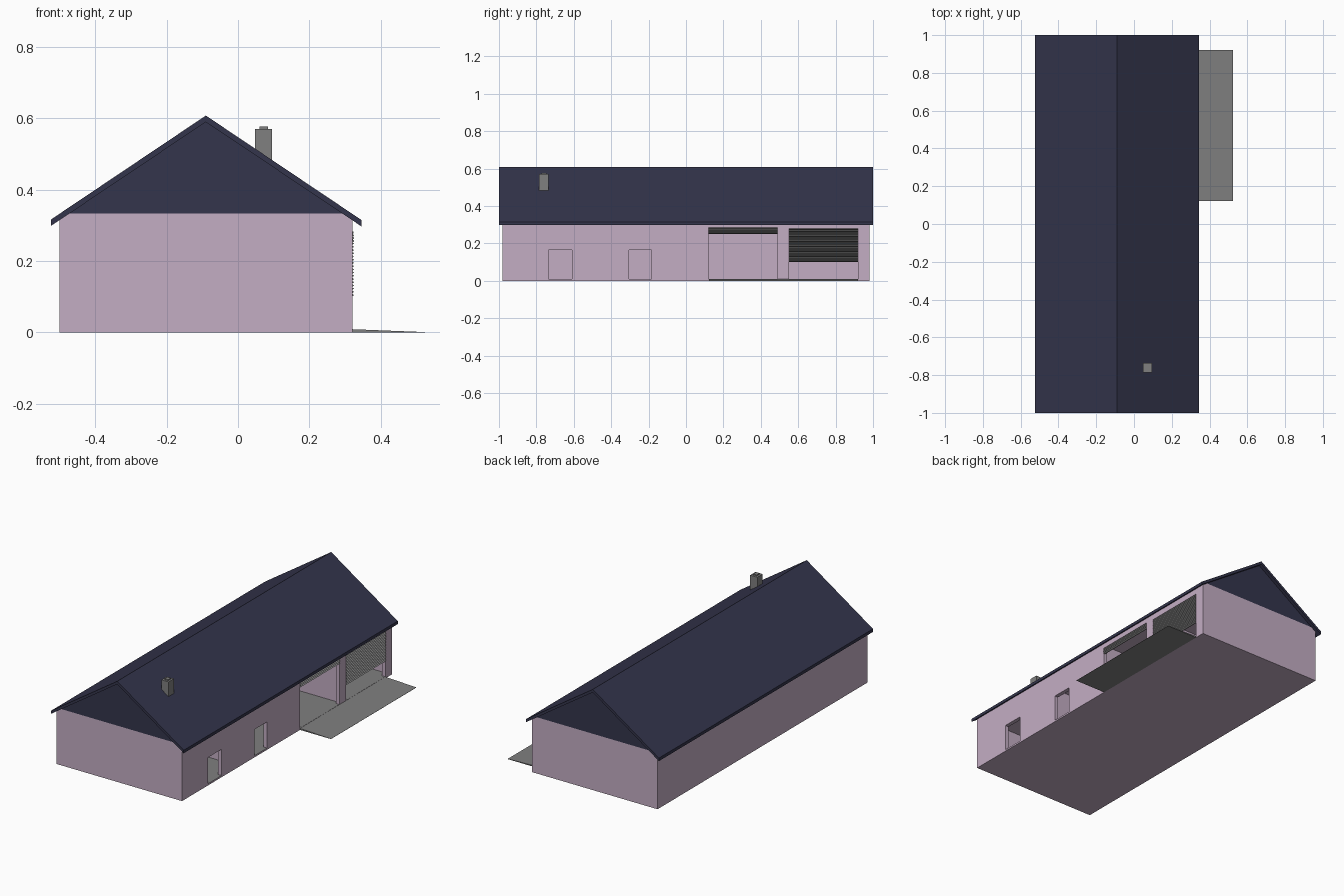
import bpy, bmesh

if "Cube" in bpy.data.objects:
    bpy.data.objects.remove(bpy.data.objects["Cube"])

def material(name, rgb):
    m = bpy.data.materials.new(name)
    m.diffuse_color = (*rgb, 1)
    m.use_nodes = True
    m.node_tree.nodes["Principled BSDF"].inputs["Base Color"].default_value = m.diffuse_color
    return m

PINK = material("pink_wall", (0.55, 0.42, 0.55))
NAVY = material("navy_roof", (0.034, 0.035, 0.072))
GREY = material("mid_grey", (0.215, 0.215, 0.215))

def extrude_y(name, pts, y0, y1, mat):
    """Prism from an (x, z) outline, running from y0 to y1."""
    bm = bmesh.new()
    a = [bm.verts.new((x, y0, z)) for x, z in pts]
    b = [bm.verts.new((x, y1, z)) for x, z in pts]
    n = len(pts)
    bm.faces.new(a)
    bm.faces.new(b[::-1])
    for i in range(n):
        j = (i + 1) % n
        bm.faces.new((a[i], b[i], b[j], a[j]))
    bmesh.ops.recalc_face_normals(bm, faces=bm.faces)
    me = bpy.data.meshes.new(name)
    bm.to_mesh(me)
    bm.free()
    me.materials.append(mat)
    ob = bpy.data.objects.new(name, me)
    bpy.context.collection.objects.link(ob)
    return ob

def box(name, x0, x1, y0, y1, z0, z1, mat):
    return extrude_y(name, [(x0, z0), (x1, z0), (x1, z1), (x0, z1)], y0, y1, mat)

RIDGE = -0.09
FLOOR = 0.01
SLOPE = 0.671

def under(x):
    """Height of the roof underside."""
    return 0.589 - SLOPE * abs(x - RIDGE)

# walls: solid body up to the eaves, then rooms and openings are cut out
half = (0.589 - 0.333) / SLOPE
walls = extrude_y("walls", [(-0.5, 0), (0.32, 0), (0.32, under(0.32)),
                            (RIDGE + half, 0.333), (RIDGE - half, 0.333),
                            (-0.5, under(-0.5))], -0.98, 0.98, PINK)
walls.data.materials.append(GREY)

cuts = []
for y0, y1 in [(-0.96, -0.46), (-0.44, 0.09), (0.11, 0.51), (0.53, 0.96)]:   # rooms
    cuts.append((-0.48, 0.297, y0, y1, FLOOR, 0.31))
for y0, y1, top in [(-0.735, -0.61, 0.165), (-0.305, -0.185, 0.165),          # doors
                    (0.12, 0.49, 0.285), (0.55, 0.92, 0.28)]:                 # garages
    cuts.append((0.2, 0.4, y0, y1, FLOOR, top))
cutters = []
for c in cuts:
    cutter = box("cutter", *c, PINK)
    cutter.hide_render = True
    cutters.append(cutter)
    mod = walls.modifiers.new("cut", "BOOLEAN")
    mod.operation = "DIFFERENCE"
    mod.solver = "EXACT"
    mod.object = cutter
bpy.context.view_layer.update()
dg = bpy.context.evaluated_depsgraph_get()
mesh = bpy.data.meshes.new_from_object(walls.evaluated_get(dg))
walls.modifiers.clear()
walls.data = mesh
for c in cutters:
    bpy.data.objects.remove(c)
# grey floors: low faces that look upward
mesh.materials.clear()
mesh.materials.append(PINK)
mesh.materials.append(GREY)
for p in mesh.polygons:
    p.material_index = 1 if p.normal.z > 0.9 and p.center.z < 0.05 else 0

# gable infill and roof slab
extrude_y("gable", [(RIDGE - half, 0.333), (RIDGE + half, 0.333), (RIDGE, 0.589)],
          -0.98, 0.98, NAVY)
L, R, T = -0.523, 0.345, 0.018
extrude_y("roof", [(L, under(L)), (RIDGE, 0.589), (R, under(R)),
                   (R, under(R) + T), (RIDGE, 0.589 + T), (L, under(L) + T)],
          -1, 1, NAVY)

# roller shutters with ridged slats
def shutter(name, y0, y1, z0, z1):
    n = round((z1 - z0) / 0.009)
    h = (z1 - z0) / n
    pts = [(0.312, z1), (0.312, z0)]
    for i in range(n):
        pts += [(0.318, z0 + i * h), (0.325, z0 + (i + 0.5) * h)]
    pts.append((0.318, z1))
    extrude_y(name, pts, y0, y1, GREY)

shutter("open_shutter", 0.12, 0.49, 0.25, 0.285)
shutter("half_shutter", 0.55, 0.92, 0.10, 0.28)

# chimney with a small pot
box("chimney", 0.048, 0.095, -0.785, -0.735, 0.44, 0.57, GREY)
box("chimney_pot", 0.06, 0.084, -0.773, -0.747, 0.57, 0.576, GREY)

# sloping driveway
extrude_y("driveway", [(0.32, 0), (0.523, 0), (0.523, 0.001), (0.32, 0.009)],
          0.122, 0.92, GREY)
